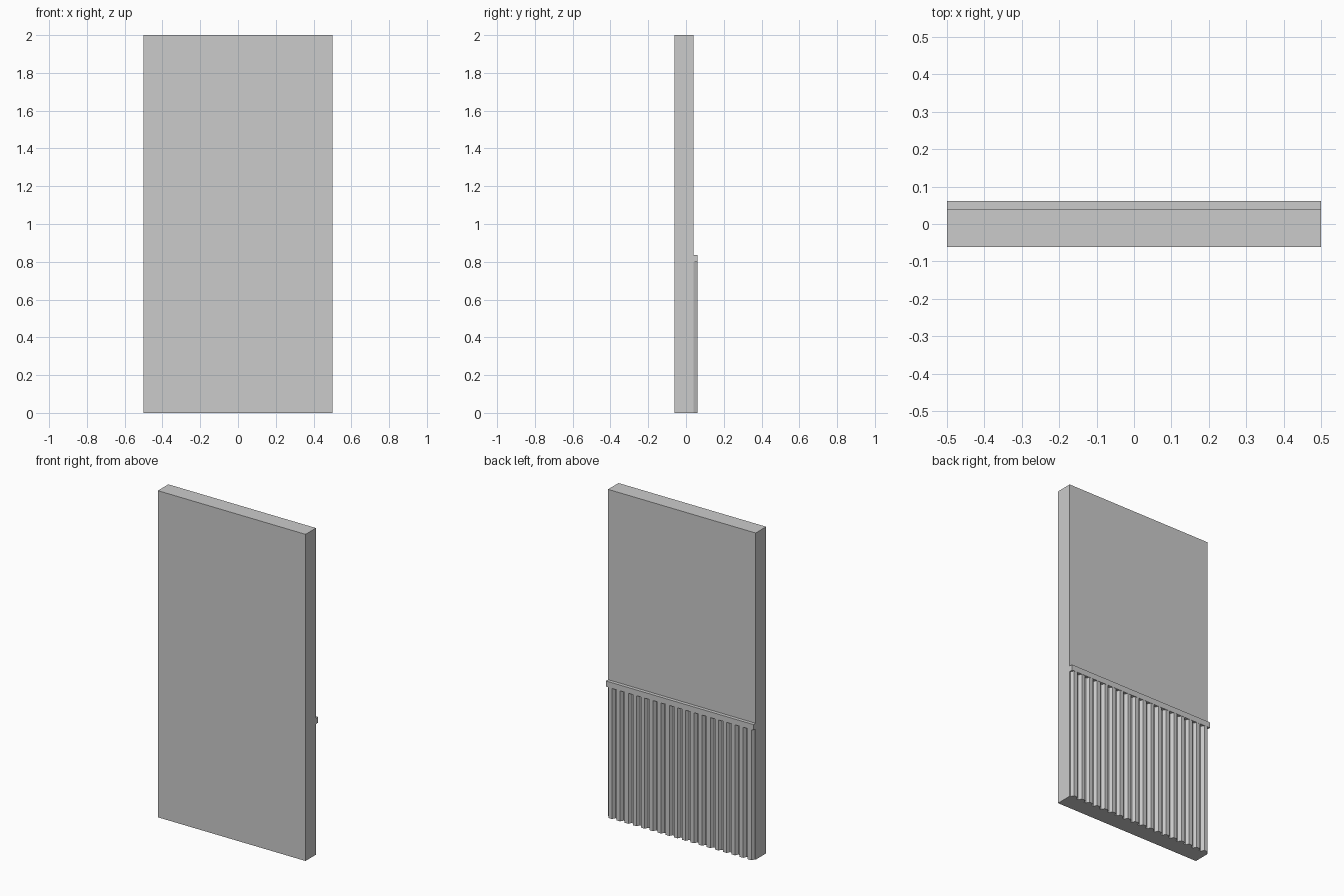
import bpy, bmesh

if "Cube" in bpy.data.objects:
    bpy.data.objects.remove(bpy.data.objects["Cube"])


def prism(name, profile, z0, z1):
    """Extrude an xy outline from z0 up to z1."""
    bm = bmesh.new()
    face = bm.faces.new([bm.verts.new((x, y, z0)) for x, y in profile])
    out = bmesh.ops.extrude_face_region(bm, geom=[face])
    verts = [g for g in out["geom"] if isinstance(g, bmesh.types.BMVert)]
    bmesh.ops.translate(bm, vec=(0, 0, z1 - z0), verts=verts)
    bmesh.ops.recalc_face_normals(bm, faces=bm.faces)
    mesh = bpy.data.meshes.new(name)
    bm.to_mesh(mesh)
    bm.free()
    ob = bpy.data.objects.new(name, mesh)
    bpy.context.collection.objects.link(ob)
    return ob


def rect(x, y0, y1):
    return [(-x, y0), (x, y0), (x, y1), (-x, y1)]


BACK = 0.04      # rear face of the wall
DEPTH = 0.02     # slat projection
COUNT = 18
PITCH = 1.0 / COUNT

# Main wall slab
prism("wall_panel", rect(0.5, -0.061, BACK), 0, 2)

# Rail capping the slats
prism("dado_rail", rect(0.5, BACK, 0.061), 0.8, 0.835)

# Row of bevelled vertical slats
for i in range(COUNT):
    cx = -0.5 + PITCH * (i + 0.5)
    outline = [(cx - 0.022, BACK), (cx + 0.022, BACK),
               (cx + 0.012, BACK + DEPTH), (cx - 0.012, BACK + DEPTH)]
    prism(f"slat_{i + 1}", outline, 0, 0.8)
